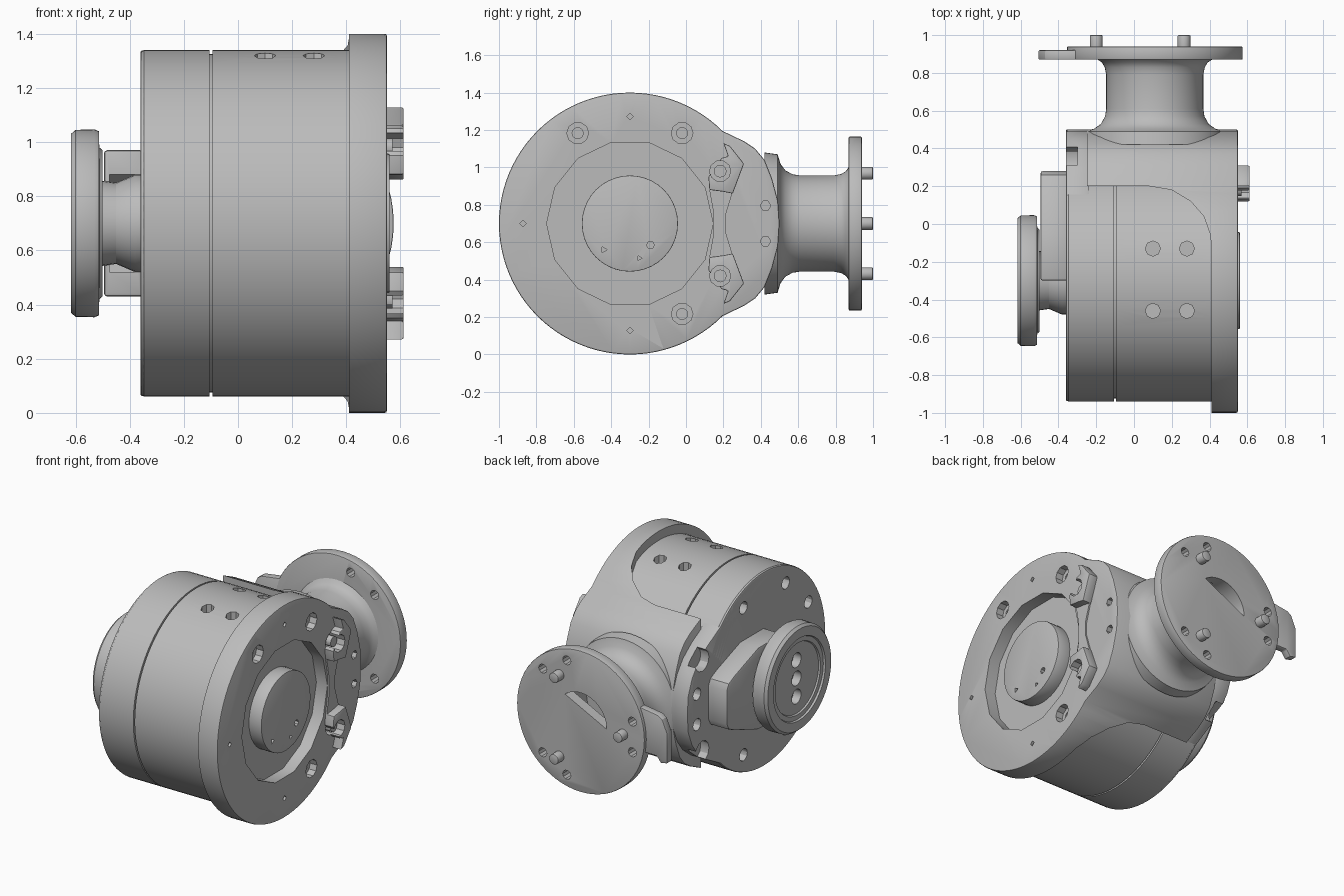
import bpy, bmesh
from math import sin, cos, pi, radians

old = bpy.data.objects.get("Cube")
if old:
    bpy.data.objects.remove(old, do_unlink=True)

GREY = (0.5, 0.5, 0.5, 1)
metal = bpy.data.materials.new("grey_metal")
metal.use_nodes = True
metal.diffuse_color = GREY
metal.node_tree.nodes["Principled BSDF"].inputs["Base Color"].default_value = GREY

CY, CZ = -0.3, 0.7      # main axis, along x
NX = 0.11               # neck axis, along y
MAP = {"x": lambda u, v, w: (w, u, v),
       "y": lambda u, v, w: (u, w, v),
       "z": lambda u, v, w: (u, v, w)}


def add_loft(bm, rings, axis):
    """Skin rings of (w, points) along an axis and cap both ends."""
    loops = [[bm.verts.new(MAP[axis](u, v, w)) for u, v in pts] for w, pts in rings]
    n = len(loops[0])
    for a, b in zip(loops, loops[1:]):
        for i in range(n):
            j = (i + 1) % n
            bm.faces.new((a[i], a[j], b[j], b[i]))
    bm.faces.new(loops[0])
    bm.faces.new(loops[-1])


def circle(u, v, r, n=24):
    return [(u + r * cos(2 * pi * i / n), v + r * sin(2 * pi * i / n)) for i in range(n)]


def polar(u, v, r, deg):
    return u + r * cos(radians(deg)), v + r * sin(radians(deg))


def prism(pts, a, b):
    return [(a, pts), (b, pts)]


def lathe(u, v, profile, n=64):
    return [(w, circle(u, v, r, n)) for w, r in profile]


def disc(u, v, r, a, b, n=24):
    return prism(circle(u, v, r, n), a, b)


def make(name, *lofts, bevel=0, cuts=()):
    """Build an object from (axis, rings) lofts, bevel its rims and cut holes."""
    bm = bmesh.new()
    for axis, rings in lofts:
        add_loft(bm, rings, axis)
    bmesh.ops.recalc_face_normals(bm, faces=bm.faces)
    mesh = bpy.data.meshes.new(name)
    bm.to_mesh(mesh)
    bm.free()
    ob = bpy.data.objects.new(name, mesh)
    bpy.context.collection.objects.link(ob)
    mesh.materials.append(metal)
    bpy.ops.object.select_all(action="DESELECT")
    bpy.context.view_layer.objects.active = ob
    ob.select_set(True)
    if bevel:
        mod = ob.modifiers.new("rim", "BEVEL")
        mod.width, mod.segments, mod.angle_limit = bevel, 2, radians(50)
        bpy.ops.object.modifier_apply(modifier=mod.name)
    for i, cut in enumerate(cuts):
        cutter = make("cutter", cut)
        cutter.hide_render = True
        bpy.context.view_layer.objects.active = ob
        mod = ob.modifiers.new("cut", "BOOLEAN")
        mod.operation, mod.solver, mod.object = "DIFFERENCE", "EXACT", cutter
        bpy.ops.object.modifier_apply(modifier=mod.name)
        bpy.data.objects.remove(cutter, do_unlink=True)
    bpy.ops.object.select_all(action="DESELECT")
    ob.select_set(True)
    bpy.context.view_layer.objects.active = ob
    bpy.ops.object.shade_smooth_by_angle(angle=radians(30))
    return ob


def keyhole(r, start, shoulder):
    """Round outline with a blunt shoulder towards +y, mirrored in z."""
    top = shoulder + [polar(CY, CZ, r, start + (180 - start) * i / 36) for i in range(37)]
    return top + [(y, 2 * CZ - z) for y, z in reversed(top[1:-1])]


# Drum with a parting groove and tapped holes on top
make("drum", ("x", lathe(CY, CZ, [(-0.36, 0.628), (-0.348, 0.64), (-0.105, 0.64),
     (-0.105, 0.625), (-0.095, 0.625), (-0.095, 0.64), (0.43, 0.64)], 80)),
     cuts=[("z", disc(x, y, 0.04, 1.17, 1.5, 8)) for x in (0.1, 0.28) for y in (-0.13, -0.46)]
     + [("x", disc(*polar(CY, CZ, 0.53, a), 0.04, -0.5, -0.28, 12))
        for a in (66, 115, 150, 210, 245, 294)])

# Mounting flange joined with the rear block, cut back to the drum at the front
outline = keyhole(0.7, 45, [(0.5, 0.7), (0.492, 0.82), (0.46, 0.94), (0.42, 1.04),
                            (0.37, 1.1), (0.31, 1.14)])
relief = [(-0.4, 0.2), (0.08, 0.2), (0.2, 0.18), (0.3, 0.12), (0.37, 0.04),
          (0.405, -0.06), (0.41, -0.15), (0.41, -1.2), (-0.4, -1.2)]
cuts = [("z", prism(relief, -0.3, 1.7)), ("x", disc(CY, CZ, 0.445, 0.47, 0.7, 14))]
for a in (30, 60, 120, -30, -60):
    p = polar(CY, CZ, 0.558, a)
    cuts += [("x", disc(*p, 0.058, 0.5, 0.7, 10)), ("x", disc(*p, 0.03, 0.44, 0.7, 10))]
cuts += [("x", disc(*polar(CY, CZ, 0.572, a), 0.017, 0.52, 0.7, 4)) for a in (90, 180, 270)]
cuts += [("x", disc(0.425, CZ + s * 0.095, 0.028, 0.51, 0.7, 6)) for s in (-1, 1)]
make("flange_and_rear_block", ("x", prism(outline, -0.25, 0.55)), bevel=0.008, cuts=cuts)

# End cover behind the rear block, with bolt pockets
cover = keyhole(0.638, 45, [(0.5, 0.7), (0.49, 0.82), (0.45, 0.92), (0.39, 1.0), (0.3, 1.07)])
make("end_cover", ("x", prism(cover, -0.36, -0.24)), bevel=0.006,
     cuts=[("x", disc(0.345, CZ + s * 0.3, 0.07, -0.5, -0.3, 12)) for s in (-1, 1)]
     + [("x", disc(*polar(CY, CZ, 0.53, a), 0.045, -0.5, -0.28, 12))
        for a in (66, 115, 150, 210, 245, 294)]
     + [("x", disc(0.4, CZ + s * 0.1, 0.04, -0.5, -0.28, 12)) for s in (-1, 1)])

# Central boss in the flange recess
make("recess_boss", ("x", disc(CY, CZ, 0.257, 0.45, 0.56, 40)), bevel=0.004,
     cuts=[("x", disc(-0.19, 0.585, 0.02, 0.53, 0.6, 8)),
           ("x", disc(-0.25, 0.515, 0.015, 0.53, 0.6, 3)),
           ("x", disc(-0.44, 0.56, 0.018, 0.53, 0.6, 3))])

# Clamp lugs on the flange with a thin web between them
lug = [(0.2, 1.13), (0.235, 1.115), (0.31, 1.02), (0.25, 0.86), (0.2, 0.87),
       (0.125, 0.88), (0.12, 0.95), (0.19, 1.05), (0.225, 1.06)]
for label, s in (("upper", 1), ("lower", -1)):
    pts = [(y, CZ + s * (z - CZ)) for y, z in lug]
    make(label + "_lug", ("x", prism(pts, 0.54, 0.612)), bevel=0.006,
         cuts=[("x", disc(0.183, CZ + s * 0.28, 0.056, 0.5, 0.7, 10))])
    make(label + "_lug_bolt", ("x", disc(0.183, CZ + s * 0.28, 0.034, 0.45, 0.57, 12)))
make("lug_web", ("x", prism([(0.125, 0.88), (0.25, 0.87), (0.21, 0.74), (0.21, 0.66),
     (0.25, 0.53), (0.125, 0.52), (0.145, 0.63), (0.145, 0.77)], 0.53, 0.56)))

# Rear neck with flared ends
make("neck", ("y", lathe(NX, CZ, [(0.42, 0.38), (0.49, 0.37), (0.505, 0.32), (0.53, 0.285),
     (0.57, 0.263), (0.61, 0.257), (0.79, 0.257), (0.83, 0.265), (0.855, 0.28), (0.875, 0.31)])),
     cuts=[("y", disc(NX, CZ, 0.195, 0.6, 1.0, 32))])

# Rear plate with a half-moon opening, bolt holes and pins
PINS = (60, 180, 300)
moon = [polar(NX, CZ, 0.19, 53 + 127 * i / 16) for i in range(17)]
make("rear_plate", ("y", disc(NX, CZ, 0.465, 0.87, 0.94, 64)), bevel=0.006,
     cuts=[("y", prism(moon, 0.8, 1.0))]
     + [("y", disc(*polar(NX, CZ, 0.39, a + s), 0.03, 0.8, 1.0, 10))
        for a in PINS for s in (-15, 15)])
make("rear_pins", *[("y", disc(*polar(NX, CZ, 0.31, a), 0.034, 0.9, 1.0, 16)) for a in PINS],
     bevel=0.006)
make("rear_tab", ("y", prism([(-0.3, 0.9), (-0.44, 0.88), (-0.47, 0.86), (-0.505, 0.78),
     (-0.505, 0.58), (-0.46, 0.57), (-0.43, 0.61), (-0.3, 0.61)], 0.87, 0.92)), bevel=0.006)

# Hollow side arm open to the front, with a hub inside
arm = [(-0.3, 0.97), (-0.05, 0.97), (0.2, 0.88), (0.26, 0.85), (0.28, 0.81)]
arm += [(y, 2 * CZ - z) for y, z in reversed(arm)]
hollow = [(-0.5, 0.52), (0.05, 0.52), (0.15, 0.6), (0.15, 0.8), (0.05, 0.88), (-0.5, 0.88)]
make("side_arm", ("x", prism(arm, -0.495, -0.35)), bevel=0.012,
     cuts=[("x", prism(hollow, -0.475, -0.37))])
make("side_hub", ("x", lathe(CY, CZ, [(-0.52, 0.16), (-0.45, 0.15), (-0.38, 0.18), (-0.35, 0.18)], 32)))

# Side wheel with stepped face and three holes
make("side_wheel", ("x", lathe(CY, CZ, [(-0.5, 0.27), (-0.512, 0.28), (-0.514, 0.34),
     (-0.53, 0.347), (-0.6, 0.345), (-0.617, 0.33), (-0.617, 0.27), (-0.605, 0.265),
     (-0.605, 0.235), (-0.595, 0.23)])),
     cuts=[("x", disc(CY, CZ + dz, 0.048, -0.7, -0.54, 16)) for dz in (-0.12, 0, 0.12)])
